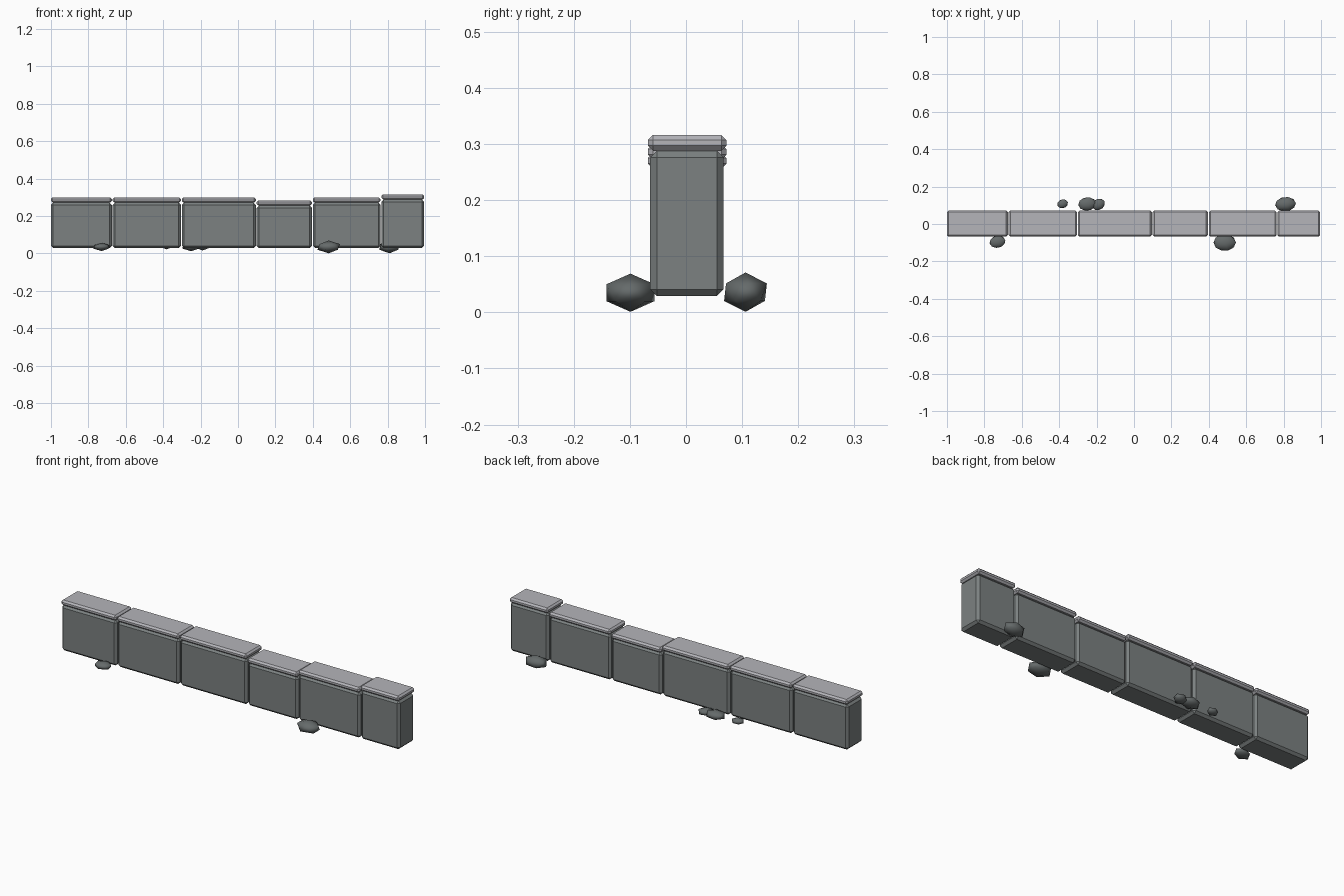
import bpy

cube = bpy.data.objects.get("Cube")
if cube:
    bpy.data.objects.remove(cube, do_unlink=True)


def material(name, rgb):
    m = bpy.data.materials.new(name)
    m.use_nodes = True
    m.diffuse_color = (*rgb, 1)
    m.node_tree.nodes["Principled BSDF"].inputs["Base Color"].default_value = (*rgb, 1)
    return m


stone = material("wall stone grey", (0.20, 0.22, 0.22))
coping = material("pale coping grey", (0.46, 0.46, 0.49))
rubble = material("dark rubble grey", (0.13, 0.145, 0.145))


def block(name, low, high, chamfer, mat):
    """Chamfered box between two corners."""
    bpy.ops.mesh.primitive_cube_add(
        size=1, location=[(a + b) / 2 for a, b in zip(low, high)])
    o = bpy.context.object
    o.name = name
    o.scale = [b - a for a, b in zip(low, high)]
    bpy.ops.object.transform_apply(location=False, rotation=False, scale=True)
    bevel = o.modifiers.new("chamfer", 'BEVEL')
    bevel.width = chamfer
    bevel.segments = 1
    o.data.materials.append(mat)


def rock(name, center, radii, turn):
    """Rounded, flattened stone."""
    bpy.ops.mesh.primitive_ico_sphere_add(
        subdivisions=1, radius=1, location=center, rotation=(0, 0, turn))
    o = bpy.context.object
    o.name = name
    o.scale = radii
    bpy.ops.object.shade_smooth()
    o.data.materials.append(rubble)


# Wall segments, each with a coping stone: left x, right x, top z
segments = [(-1.0, -0.675, 0.30), (-0.67, -0.305, 0.30), (-0.30, 0.095, 0.30),
            (0.10, 0.395, 0.284), (0.40, 0.762, 0.30), (0.767, 0.995, 0.316)]
for i, (x0, x1, top) in enumerate(segments, 1):
    block(f"wall_block_{i}", (x0, -0.064, 0.029), (x1, 0.067, top - 0.028), 0.012, stone)
    block(f"coping_{i}", (x0, -0.068, top - 0.028), (x1, 0.072, top), 0.009, coping)

# Loose stones along the foot
rocks = [((-0.73, -0.095, 0.035), (0.048, 0.036, 0.022), 0.2),
         ((0.485, -0.099, 0.035), (0.067, 0.05, 0.034), 0.0),
         ((-0.382, 0.108, 0.04), (0.033, 0.026, 0.018), 0.3),
         ((-0.25, 0.107, 0.038), (0.054, 0.04, 0.026), 0.1),
         ((-0.19, 0.105, 0.038), (0.04, 0.033, 0.022), 0.5),
         ((0.81, 0.106, 0.036), (0.062, 0.043, 0.035), 0.1)]
for i, spec in enumerate(rocks, 1):
    rock(f"foot_rock_{i}", *spec)
